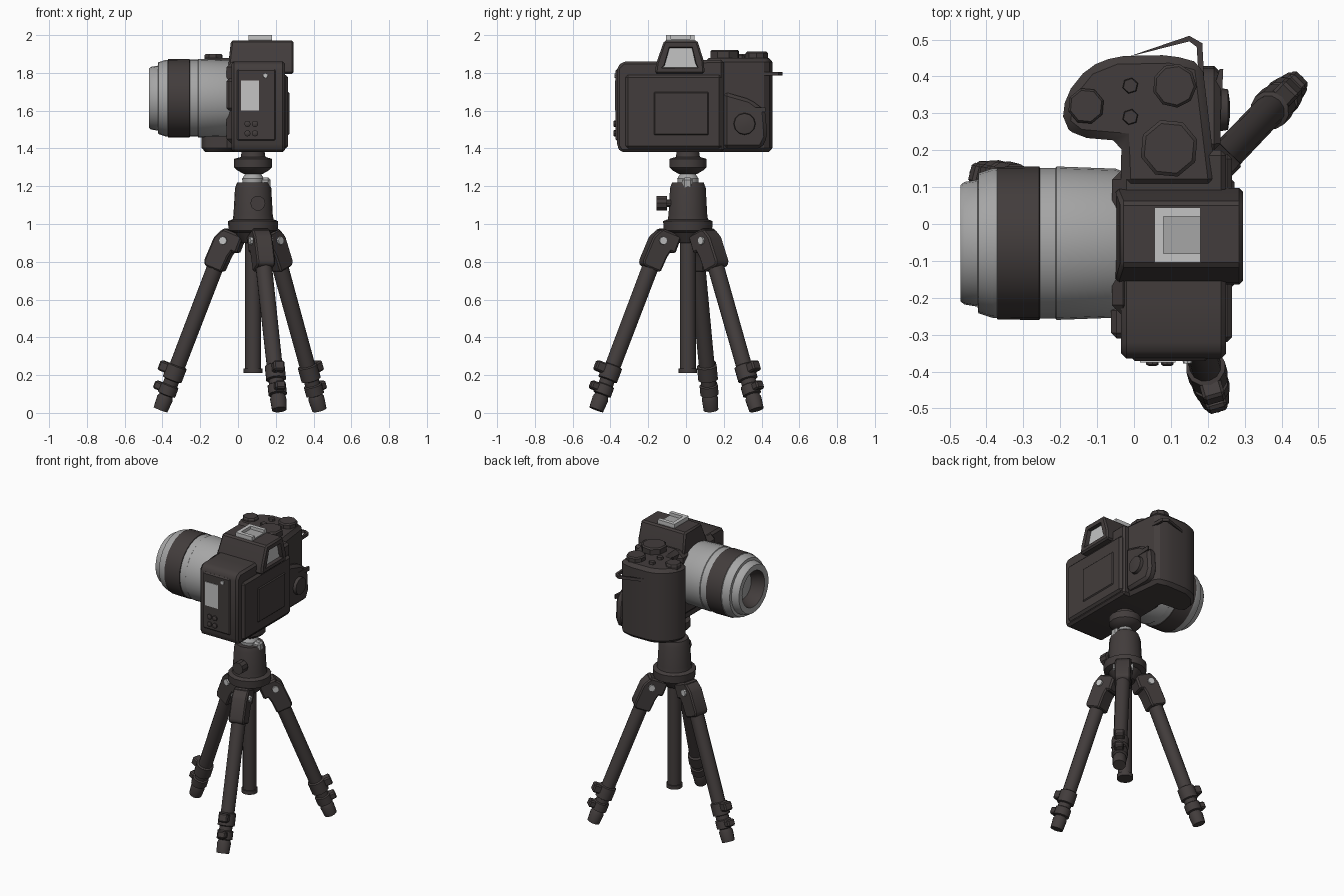
import bpy, bmesh, math
from mathutils import Vector, Matrix

if "Cube" in bpy.data.objects:
    bpy.data.objects.remove(bpy.data.objects["Cube"])


def material(name, rgb):
    m = bpy.data.materials.new(name)
    m.diffuse_color = (*rgb, 1)
    m.use_nodes = True
    m.node_tree.nodes["Principled BSDF"].inputs["Base Color"].default_value = m.diffuse_color
    return m


MATS = [material("charcoal", (0.055, 0.046, 0.045)),
        material("lens_grey", (0.38, 0.38, 0.38)),
        material("light_metal", (0.55, 0.55, 0.55))]
DARK, GREY, METAL = 0, 1, 2


def finish(bm, name, angle=32):
    bmesh.ops.recalc_face_normals(bm, faces=bm.faces)
    me = bpy.data.meshes.new(name)
    bm.to_mesh(me)
    bm.free()
    for m in MATS:
        me.materials.append(m)
    me.shade_smooth()
    me.set_sharp_from_angle(angle=math.radians(angle))
    ob = bpy.data.objects.new(name, me)
    bpy.context.collection.objects.link(ob)
    return ob


def lathe(name, profile, origin, direction, sides=16, turn=0.0):
    """profile: (distance along axis, radius, colour of the band leading here)"""
    bm = bmesh.new()
    mat = Matrix.Translation(origin) @ Vector(direction).to_track_quat('Z', 'Y').to_matrix().to_4x4()
    rings = []
    for t, r, _ in profile:
        rings.append([bm.verts.new(mat @ Vector((r * math.cos(turn + math.tau * i / sides),
                                                 r * math.sin(turn + math.tau * i / sides), t)))
                      for i in range(sides)])
    for k in range(1, len(rings)):
        for i in range(sides):
            j = (i + 1) % sides
            f = bm.faces.new((rings[k-1][i], rings[k-1][j], rings[k][j], rings[k][i]))
            f.material_index = profile[k][2]
    bm.faces.new(rings[0]).material_index = profile[0][2]
    bm.faces.new(rings[-1]).material_index = profile[-1][2]
    return finish(bm, name)


def prism(name, pts, axis, lo, hi, bevel=0.0, col=DARK, mat=None, edit=None):
    """Extrude an outline along x (pts are y,z), y (x,z) or z (x,y)."""
    place = {'x': lambda a, b, c: (c, a, b), 'y': lambda a, b, c: (a, c, b),
             'z': lambda a, b, c: (a, b, c)}[axis]
    bm = bmesh.new()
    low = [bm.verts.new(place(a, b, lo)) for a, b in pts]
    high = [bm.verts.new(place(a, b, hi)) for a, b in pts]
    bm.faces.new(low)
    bm.faces.new(high)
    for i in range(len(pts)):
        j = (i + 1) % len(pts)
        bm.faces.new((low[i], low[j], high[j], high[i]))
    bmesh.ops.recalc_face_normals(bm, faces=bm.faces)
    if bevel:
        bmesh.ops.bevel(bm, geom=bm.edges[:], offset=bevel, segments=1, affect='EDGES', clamp_overlap=True)
    for f in bm.faces:
        f.material_index = col
    if edit:
        edit(bm)
    if mat:
        bm.transform(mat)
    return finish(bm, name)


def box(name, x, y, z, bevel=0.0, col=DARK, mat=None):
    return prism(name, [(x[0], y[0]), (x[1], y[0]), (x[1], y[1]), (x[0], y[1])],
                 'z', z[0], z[1], bevel, col, mat)


# ---------------- tripod ----------------
CX, CY = 0.08, 0.01
UP = (0, 0, 1)
lathe("centre_column", [(0.21, .05, 0), (0.235, .05, 0), (0.235, .043, 0), (1.0, .043, 0)], (CX, CY, 0), UP, 14)
lathe("tripod_hub", [(.9, .06, 0), (.955, .10, 0), (.965, .13, 0), (1.015, .133, 0), (1.025, .108, 0),
                     (1.05, .104, 0), (1.19, .096, 0), (1.22, .085, 0)], (CX, CY, 0), UP, 18)
lathe("ball_neck", [(1.2, .055, GREY), (1.24, .058, GREY), (1.26, .045, GREY), (1.29, .035, GREY)],
      (CX, CY, 0), UP, 14)
lathe("head_plate", [(1.265, .05, 0), (1.285, .085, 0), (1.30, .1, 0), (1.345, .1, 0), (1.355, .065, 0),
                     (1.39, .06, 0)], (CX, CY, 0), UP, 14)
box("head_notch", (.11, .172), (-.02, .035), (1.17, 1.245), .012, GREY)
lathe("head_knob", [(0, .02, 0), (.09, .02, 0), (.09, .04, 0), (.145, .04, 0)], (.105, -.01, 1.11), (0, -1, 0), 10)

for i in range(3):
    a = math.radians(166 + 120 * i)
    out, tan = Vector((math.cos(a), math.sin(a), 0)), Vector((-math.sin(a), math.cos(a), 0))
    base = Vector((CX, CY, 0))
    top = base + out * .14 + Vector((0, 0, .94))
    foot = base + out * .505 + Vector((0, 0, .017))
    d = (foot - top).normalized()
    L = (foot - top).length
    lathe("leg", [(.06, .045, 0), (.74, .043, 0), (.745, .054, 0), (.82, .054, 0), (.825, .041, 0),
                  (.85, .041, 0), (.855, .05, 0), (.905, .05, 0), (.91, .036, 0), (.93, .044, 0),
                  (L, .04, 0)], top, d, 12)
    nor = d.cross(tan)
    if nor.dot(out) < 0:
        tan = -tan
        nor = d.cross(tan)
    frame = Matrix((tan, nor, d)).transposed().to_4x4()
    frame.translation = top
    # hinge bracket, seen side on, with its pin and the two lever clamps
    prism("leg_bracket", [(-.085, -.02), (.03, -.02), (.055, .03), (.06, .17), (.045, .19), (-.05, .19), (-.055, .1)],
          'x', -.05, .05, .008, mat=frame)
    lathe("hinge_pin", [(-.062, .022, METAL), (.062, .022, METAL)], top + d * .03, tan, 8)
    box("hub_lug", (-.05, .05), (-.09, .03), (-.03, .07), .01, mat=frame)
    box("upper_clamp", (-.03, .03), (.03, .09), (.745, .80), .008, mat=frame)
    box("lower_clamp", (-.028, .028), (.03, .078), (.855, .90), .008, mat=frame)

# ---------------- camera body ----------------
prism("camera_body", [(-.345, 1.38), (.2, 1.38), (.2, 1.87), (-.2, 1.86), (-.335, 1.86), (-.365, 1.83), (-.365, 1.41)],
      'x', -.035, .25, .014)
prism("hand_grip", [(-.03, .1), (-.035, .225), (-.15, .235), (-.195, .27), (-.185, .35), (-.125, .425),
                    (-.05, .455), (.1, .458), (.185, .435), (.225, .1)], 'z', 1.38, 1.88, .022)
prism("thumb_rest", [(.2, 1.4), (.40, 1.4), (.43, 1.46), (.42, 1.6), (.34, 1.66), (.2, 1.7)], 'x', .17, .235, .018)
box("back_panel", (.2, .266), (-.32, .19), (1.40, 1.79), .014)
box("display_frame", (.25, .272), (-.17, .12), (1.47, 1.70), .006)
lathe("control_pad", [(0, .06, 0), (.03, .055, 0), (.035, .02, 0)], (.225, .31, 1.53), (1, 0, 0), 12)
box("lens_mount", (-.06, .0), (-.25, .15), (1.42, 1.86), .03)
box("lens_release", (-.062, -.02), (-.31, -.22), (1.60, 1.77), .015)


# viewfinder hump: narrow the front top, sink the eyepiece window
def eyepiece(bm):
    for v in bm.verts:
        if v.co.x < 0 and v.co.z > 1.93:
            v.co.x += .012
    back = max(bm.faces, key=lambda f: f.calc_center_median().x)
    bmesh.ops.inset_region(bm, faces=[back], thickness=.032)
    bmesh.ops.inset_region(bm, faces=[back], thickness=.004, depth=-.025)
    back.material_index = METAL


prism("viewfinder_hump", [(-.165, 1.795), (-.158, 1.85), (-.115, 1.972), (.06, 1.972), (.095, 1.86), (.098, 1.795)],
      'x', -.05, .295, .01, edit=eyepiece)

# hot shoe
box("shoe_base", (.055, .18), (-.105, .045), (1.968, 1.98), 0, GREY)
box("shoe_front", (.055, .08), (-.105, .045), (1.975, 2.0), 0, METAL)
for y in (-.105, .02):
    box("shoe_rail", (.055, .18), (y, y + .025), (1.975, 2.0), 0, METAL)

# dials and buttons on the top
for name, x, y, r, h, n in (("mode_dial", .095, .205, .08, 1.922, 8), ("command_dial", .11, .375, .06, 1.912, 9),
                            ("shutter_button", -.13, .32, .05, 1.9, 8), ("small_button", -.01, .29, .022, 1.895, 6),
                            ("small_button", -.01, .375, .022, 1.895, 6)):
    lathe(name, [(1.85, r, 0), (h - .008, r, 0), (h, r * .88, 0)], (x, y, 0), UP, n, .3)

# side door with its pale window and buttons
box("side_door", (-.005, .2), (-.372, -.34), (1.44, 1.82), .008)
box("door_window", (.016, .112), (-.376, -.368), (1.60, 1.76), 0, METAL)
for x in (.05, .09):
    for z in (1.48, 1.53):
        lathe("door_button", [(0, .017, 0), (.015, .017, 0), (.019, .01, 0)], (x, -.366, z), (0, -1, 0), 8)
lathe("door_screw", [(0, .014, METAL), (.012, .012, METAL)], (.145, -.366, 1.785), (0, -1, 0), 8)

# strap loop and thumb lever
prism("strap_loop", [(-.02, .452), (.15, .51), (.185, .49), (.19, .4), (.175, .4), (.17, .48), (.15, .495)],
      'z', 1.785, 1.805)
prism("thumb_lever", [(.19, .28), (.235, .28), (.242, .42), (.232, .42)], 'z', 1.592, 1.618)

# ---------------- lens ----------------
lathe("lens", [(0, .19, GREY), (.03, .202, GREY), (.19, .208, GREY), (.193, .204, GREY), (.235, .204, GREY),
               (.237, .208, DARK), (.35, .207, DARK), (.352, .203, GREY), (.365, .202, GREY), (.402, .19, GREY),
               (.404, .172, GREY), (.44, .166, GREY), (.45, .158, GREY), (.448, .12, GREY), (.41, .112, DARK),
               (.37, .088, DARK), (.375, .05, GREY), (.38, .004, GREY)],
      (-.02, -.052, 1.666), (-1, 0, 0), 28)
